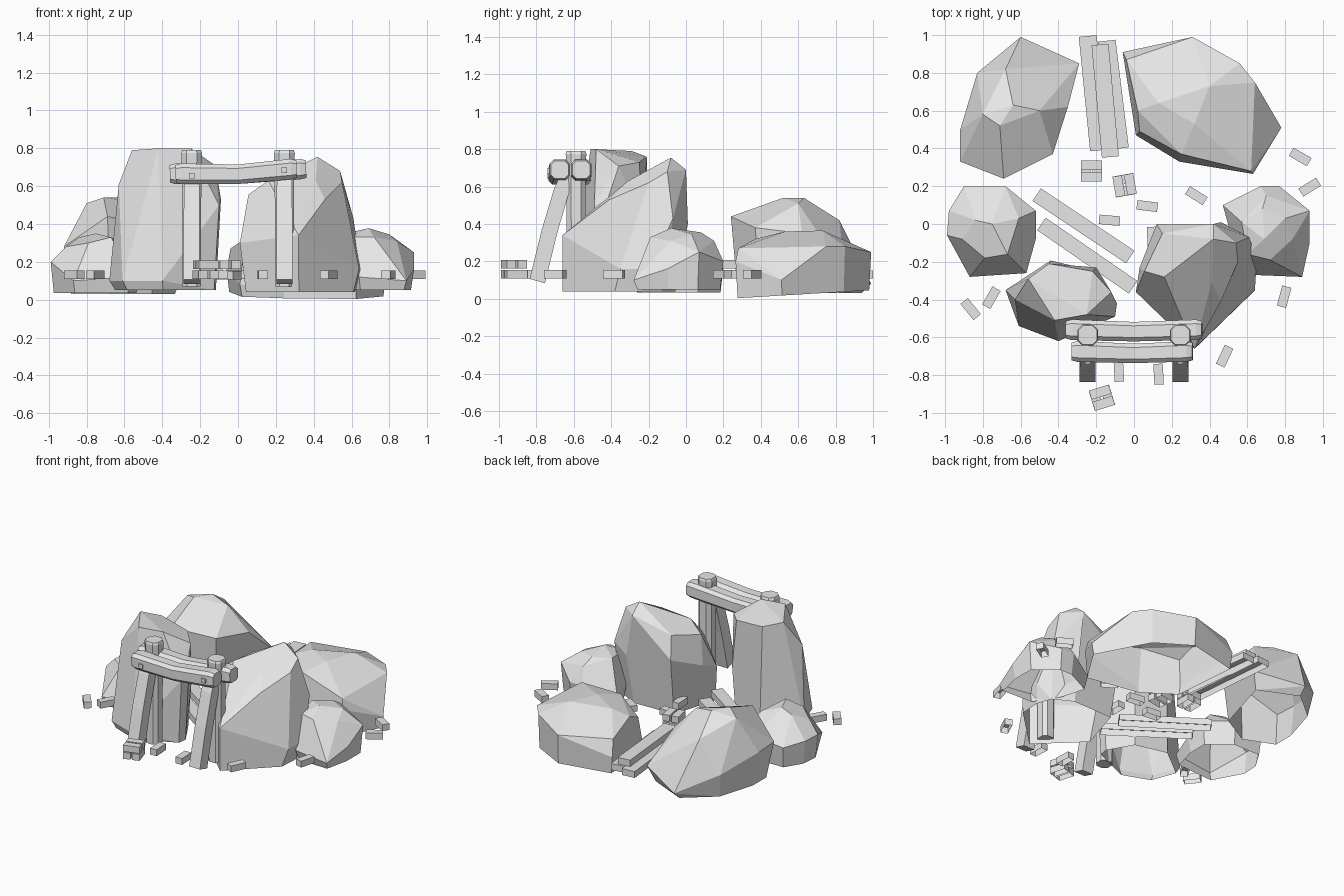
import bpy, bmesh, math
from mathutils import Vector, Matrix

default_cube = bpy.data.objects.get("Cube")
if default_cube:
    bpy.data.objects.remove(default_cube, do_unlink=True)

# One plain grey for stone and timber
grey = bpy.data.materials.new("light_grey")
grey.use_nodes = True
grey.diffuse_color = (0.8, 0.8, 0.8, 1)
grey.node_tree.nodes["Principled BSDF"].inputs["Base Color"].default_value = grey.diffuse_color


def finish(name, bm):
    """Turn a bmesh into a flat shaded grey object."""
    mesh = bpy.data.meshes.new(name)
    bm.to_mesh(mesh)
    bm.free()
    mesh.materials.append(grey)
    obj = bpy.data.objects.new(name, mesh)
    bpy.context.collection.objects.link(obj)
    return obj


def open_underside(bm):
    """Remove the faces that rest on the ground."""
    bmesh.ops.recalc_face_normals(bm, faces=bm.faces[:])
    under = [f for f in bm.faces if f.normal.z < -0.9]
    bmesh.ops.delete(bm, geom=under, context="FACES")


def boulder(name, girth, crown, scale, height, shift=0, slope=0):
    """Convex faceted stone, hollow underneath: girth, crown and a shrunken foot."""
    girth = [Vector(p) for p in girth]
    crown = [Vector(p) for p in crown]
    centre = sum(girth, Vector()) / len(girth)
    foot = []
    for point in girth:
        spot = centre.lerp(point, scale)
        spot.z = height + slope * (spot.y - centre.y)
        spot.y += shift
        foot.append(spot)
    bm = bmesh.new()
    for point in girth + crown + foot:
        bm.verts.new(point)
    hull = bmesh.ops.convex_hull(bm, input=bm.verts[:])
    spare = {v for v in hull["geom_interior"] + hull["geom_unused"]
             if isinstance(v, bmesh.types.BMVert)}
    bmesh.ops.delete(bm, geom=list(spare), context="VERTS")
    open_underside(bm)
    bmesh.ops.dissolve_limit(bm, angle_limit=math.radians(13),
                             verts=bm.verts[:], edges=bm.edges[:])
    return finish(name, bm)


def log(name, path, radii, cut=10):
    """Square timber with trimmed corners, swept along a path."""
    path = [Vector(p) for p in path]
    turn = (path[-1] - path[0]).to_track_quat("Z", "Y")
    angles = [math.radians(45 + 90 * k + side * cut) for k in range(4) for side in (-1, 1)]
    if cut == 0:
        angles = angles[::2]
    sides = len(angles)
    bm = bmesh.new()
    rings = []
    for point, radius in zip(path, radii):
        rings.append([bm.verts.new(point + turn @ Vector((math.cos(a), math.sin(a), 0)) * radius)
                      for a in angles])
    for low, high in zip(rings, rings[1:]):
        for i in range(sides):
            j = (i + 1) % sides
            bm.faces.new((low[i], low[j], high[j], high[i]))
    bm.faces.new(rings[0][::-1])
    bm.faces.new(rings[-1])
    return finish(name, bm)


def block(name, centre, size, degrees=0):
    """Box turned about the upright axis, open below."""
    bm = bmesh.new()
    place = (Matrix.Translation(centre)
             @ Matrix.Rotation(math.radians(degrees), 4, "Z")
             @ Matrix.Diagonal((*size, 1)))
    bmesh.ops.create_cube(bm, size=1, matrix=place)
    open_underside(bm)
    return finish(name, bm)


def plank(name, start, end, height, width):
    """Flat board lying between two ground points."""
    a, b = Vector(start), Vector(end)
    middle, along = (a + b) / 2, b - a
    angle = math.degrees(math.atan2(along.y, along.x))
    block(name, (middle.x, middle.y, height), (along.length, width, 0.045), angle)


# Boulders around the clearing
boulder("back_right_boulder",
        [(-.6, .99, .08), (-.29, .85, .14), (-.35, .62, .35), (-.43, .37, .38),
         (-.68, .23, .3), (-.92, .33, .28), (-.92, .5, .27), (-.83, .8, .2)],
        [(-.68, .82, .42), (-.64, .63, .54), (-.5, .6, .51), (-.8, .58, .51),
         (-.71, .52, .54), (-.69, .24, .44)], .87, .03)

boulder("back_left_boulder",
        [(-.06, .91, .16), (.31, .99, .25), (.56, .85, .28), (.64, .75, .28),
         (.78, .51, .1), (.63, .265, .2), (.24, .33, .05), (.01, .47, .08)],
        [(.4, .73, .365), (.32, .53, .36), (.13, .64, .35), (.02, .6, .31),
         (.25, .37, .32), (.03, .49, .26), (-.04, .87, .27), (.62, .28, .27)],
        .97, .025, slope=.06)

boulder("front_right_boulder",
        [(-.68, -.35, .1), (-.45, -.17, .4), (-.2, -.23, .4), (-.09, -.42, .53),
         (-.1, -.49, .5), (-.4, -.62, .1), (-.61, -.54, .1)],
        [(-.56, -.29, .79), (-.42, -.51, .8), (-.25, -.48, .8), (-.63, -.4, .61),
         (-.12, -.36, .71), (-.22, -.25, .73), (-.45, -.21, .76)], .9, .05)

boulder("front_left_boulder",
        [(.12, 0, .45), (.46, .01, .4), (.61, -.07, .43), (.65, -.19, .16),
         (.64, -.35, .16), (.32, -.66, .34), (.16, -.51, .36), (.01, -.36, .3),
         (.03, -.23, .35)],
        [(.42, 0, .69), (.42, -.08, .755), (.54, -.1, .68), (.41, -.31, .63),
         (.16, -.28, .63), (.055, -.25, .555), (.15, -.05, .6), (.55, -.2, .62),
         (.2, -.4, .55), (.46, -.41, .53)],
        .9, .04, shift=-.04)

boulder("side_left_boulder",
        [(.47, .1, .15), (.67, .2, .2), (.77, .2, .2), (.93, .07, .25),
         (.93, -.1, .16), (.89, -.28, .1), (.64, -.27, .12), (.52, -.08, .15)],
        [(.57, .01, .35), (.69, -.08, .378), (.8, .03, .345), (.84, -.08, .31),
         (.72, -.19, .33), (.6, -.16, .33), (.7, .15, .31), (.68, .08, .355)], .92, .05)

boulder("side_right_boulder",
        [(-.98, .07, .2), (-.9, .2, .18), (-.68, .2, .2), (-.52, .07, .2),
         (-.52, -.08, .15), (-.57, -.26, .12), (-.87, -.28, .1), (-.99, -.06, .2)],
        [(-.84, .02, .33), (-.61, .03, .3), (-.91, -.08, .28), (-.79, -.18, .3),
         (-.67, -.16, .33), (-.75, 0, .35)], .93, .035)

# Timber gateway: upright posts, leaning props and pegs on each side
for side, x in (("right", -.245), ("left", .245)):
    log(side + "_post", [(x, -.588, .07), (x, -.588, .7), (x, -.588, .775), (x, -.588, .79)],
        [.054, .058, .062, .056], cut=18)
    log(side + "_prop", [(x, -.795, .095), (x, -.73, .36), (x, -.665, .58), (x, -.62, .69)],
        [.06, .06, .058, .05], cut=0)
    block(side + "_peg", (x, -.725, .67 + .06 * x), (.03, .03, .03))

# Two bowed beams lashed across the posts
for name, y, left, right in (("front_beam", -.675, -.33, .31), ("rear_beam", -.56, -.36, .36)):
    log(name,
        [(left, y, .665), (left + .03, y, .665), (0, y - .01, .663),
         (right - .03, y, .69), (right, y, .69)],
        [.054, .064, .06, .063, .054], cut=14)

# Loose planks lying between the boulders
plank("middle_plank_rear", (-.515, .155), (-.02, -.175), .13, .08)
plank("middle_plank_front", (-.49, 0), (-.005, -.335), .13, .08)
plank("back_plank_outer", (-.245, .995), (-.185, .39), .13, .095)
plank("back_plank_inner", (-.145, .97), (-.075, .4), .13, .095)
plank("back_plank_top", (-.18, .95), (-.125, .355), .175, .09)

# Scattered bricks: ground position and turn
brick = (.11, .05, .045)
scattered = [(-.865, -.45, -51), (-.755, -.39, 60), (-.13, .02, -5), (.07, .095, -7),
             (.095, -.07, 92), (.33, .15, -32), (.88, .355, -30), (.93, .195, 32),
             (.795, -.385, 75), (.48, -.7, 65), (-.08, -.78, 93), (.13, -.795, 93)]
for number, (x, y, turn) in enumerate(scattered):
    block(f"loose_brick_{number}", (x, y, .132), brick, turn)

# Brick stacks: two crossed layers of two
for number, (x, y, turn) in enumerate([(-.225, .28, 0), (-.05, .205, 100), (-.17, -.92, 17)]):
    for layer in range(2):
        angle = turn + 90 * (1 - layer)
        sideways = Matrix.Rotation(math.radians(angle), 3, "Z") @ Vector((0, .031, 0))
        for sign in (-1, 1):
            centre = Vector((x, y, .132 + .052 * layer)) + sideways * sign
            block(f"stack_{number}_brick", centre, brick, angle)
